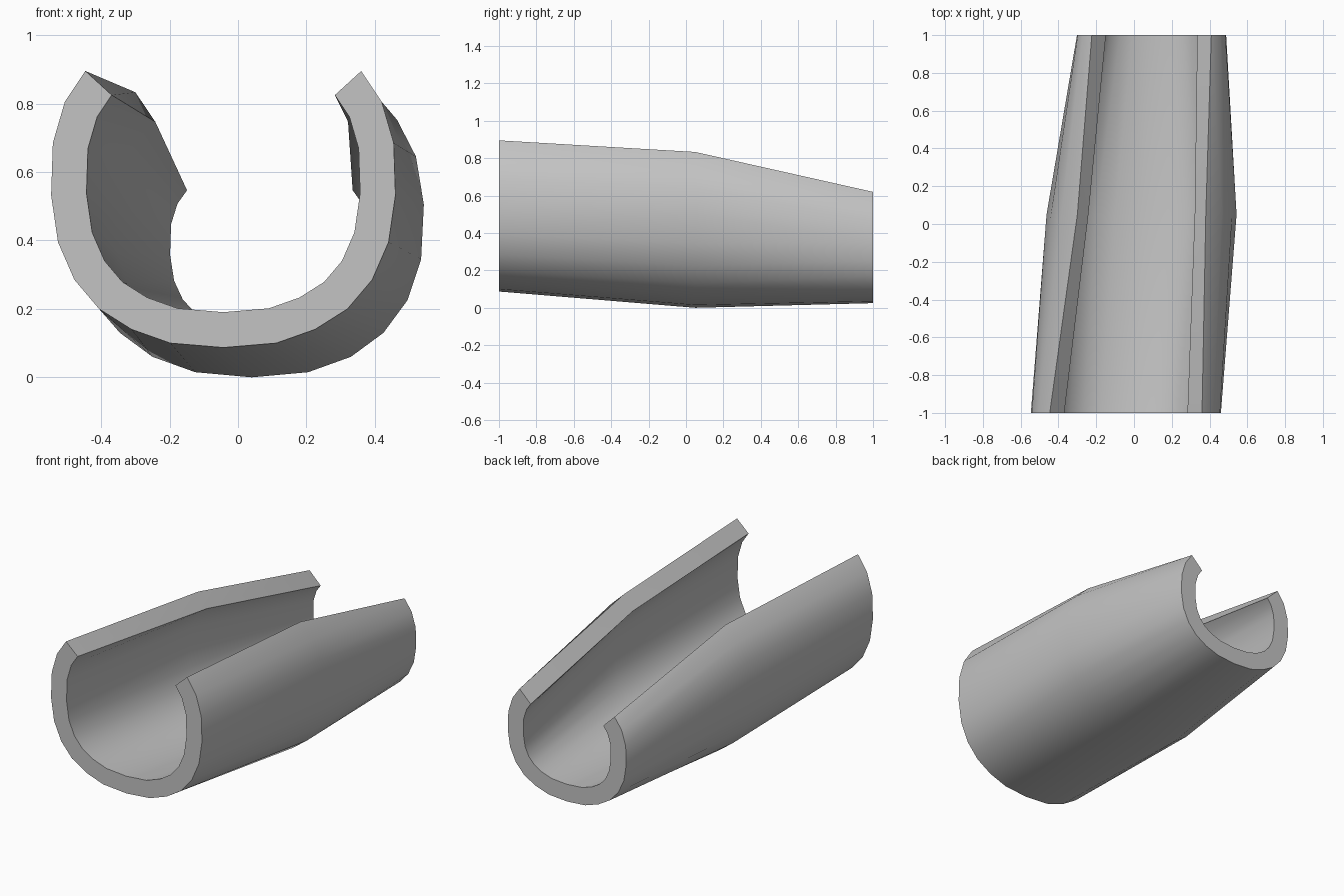
import bpy, bmesh, math
from mathutils import Vector

cube = bpy.data.objects.get("Cube")
if cube:
    bpy.data.objects.remove(cube)

WALL = 0.103

# Half profiles of the outer wall, from the bottom centre up to the slot lip
END_PROFILE = [(0, 0), (.155, .013), (.268, .053), (.363, .113), (.435, .198),
               (.483, .308), (.503, .445), (.498, .598), (.463, .718), (.403, .808)]
MIDDLE_PROFILE = [(0, 0), (.165, .015), (.29, .06), (.385, .13), (.455, .225),
                  (.495, .345), (.503, .505), (.48, .645), (.425, .752), (.34, .833)]

# Stations along the shell: profile, y, centre x, base z, width scale, height scale
STATIONS = [
    (END_PROFILE, -1, -.043, .087, 1, 1),
    (MIDDLE_PROFILE, .05, .04, 0, 1, 1),
    (END_PROFILE, 1, .093, .025, .785, .736),
]


def mirrored(half, width, height):
    """Full open profile running from the left lip, under the base, to the right lip."""
    right = [Vector((x * width, z * height)) for x, z in half]
    left = [Vector((-p.x, p.y)) for p in reversed(right[1:])]
    return left + right


def inset(points):
    """Offset the open profile inwards, letting its curvature carry on at the lips."""
    angles = [math.atan2(b.y - a.y, b.x - a.x) for a, b in zip(points, points[1:])]
    for i in range(1, len(angles)):
        while angles[i] < angles[i - 1] - math.pi:
            angles[i] += math.tau
    angles.insert(0, 2 * angles[0] - angles[1])
    angles.append(2 * angles[-1] - angles[-2])
    result = []
    for p, before, after in zip(points, angles, angles[1:]):
        direction = (before + after) / 2 + math.pi / 2
        reach = WALL / math.cos((after - before) / 2)
        result.append(p + reach * Vector((math.cos(direction), math.sin(direction))))
    return result


# Closed ring of outer and inner wall at each station
bm = bmesh.new()
rings = []
for half, y, cx, base, width, height in STATIONS:
    outer = mirrored(half, width, height)
    loop = outer + inset(outer)[::-1]
    rings.append([bm.verts.new((cx + p.x, y, base + p.y)) for p in loop])

# Walls and slot lips
count = len(rings[0])
for a, b in zip(rings, rings[1:]):
    for i in range(count):
        j = (i + 1) % count
        bm.faces.new((a[i], a[j], b[j], b[i]))

# Flat rims at both ends
for ring in (rings[0], rings[-1]):
    for i in range(count // 2 - 1):
        bm.faces.new((ring[i], ring[i + 1], ring[-i - 2], ring[-i - 1]))
bmesh.ops.recalc_face_normals(bm, faces=bm.faces)

mesh = bpy.data.meshes.new("slotted_shell")
bm.to_mesh(mesh)
bm.free()
shell = bpy.data.objects.new("slotted_shell", mesh)
bpy.context.collection.objects.link(shell)

# Plain grey material
grey = bpy.data.materials.new("plain_grey")
grey.use_nodes = True
colour = (.55, .55, .55, 1)
grey.diffuse_color = colour
grey.node_tree.nodes["Principled BSDF"].inputs["Base Color"].default_value = colour
mesh.materials.append(grey)

# Smooth curved walls with crisp rims and lips
bpy.ops.object.select_all(action="DESELECT")
shell.select_set(True)
bpy.context.view_layer.objects.active = shell
bpy.ops.object.shade_smooth_by_angle(angle=math.radians(30))
